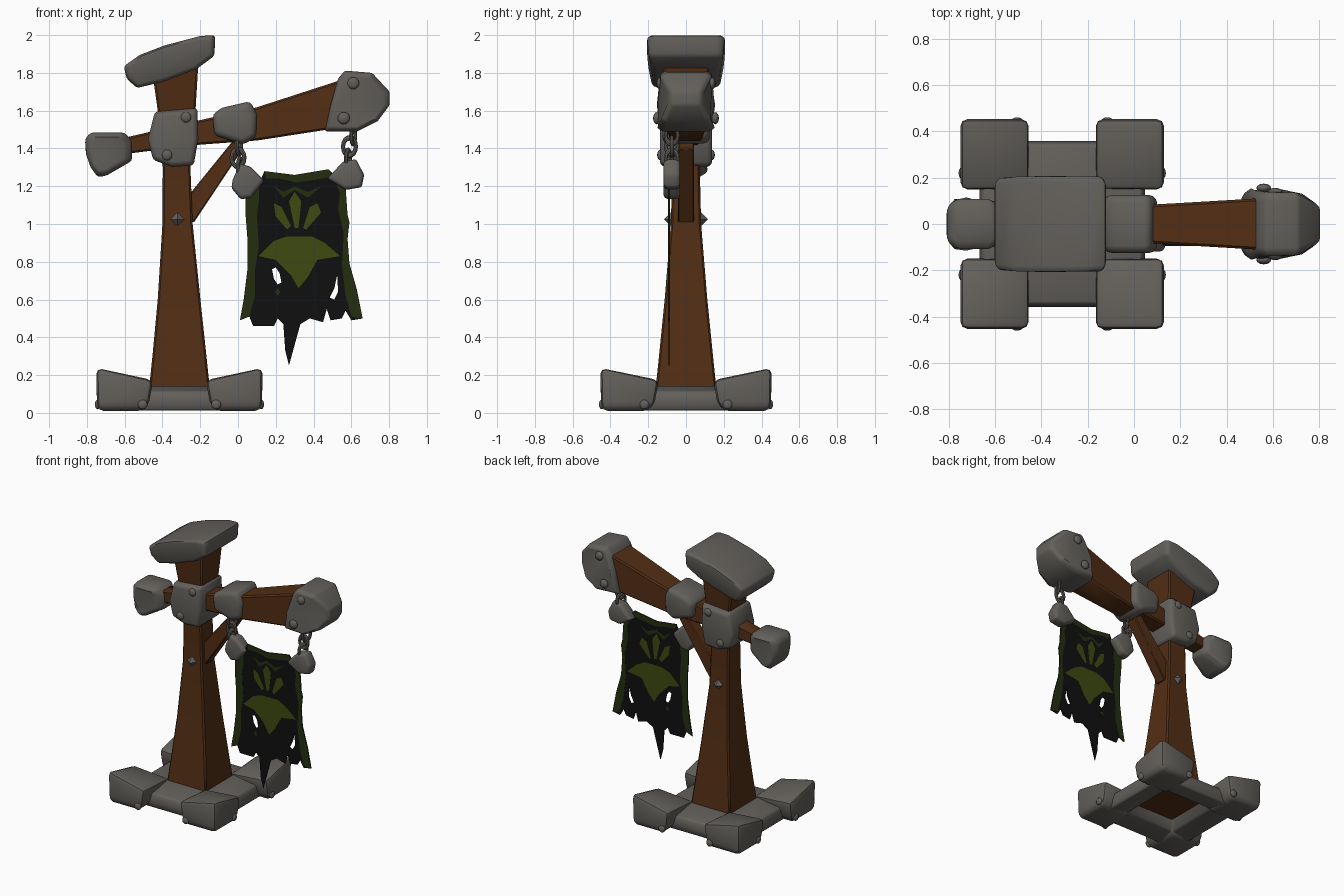
import bpy, bmesh, math
from mathutils import Vector as V

if "Cube" in bpy.data.objects:
    bpy.data.objects.remove(bpy.data.objects["Cube"])


def material(name, rgb):
    m = bpy.data.materials.new(name)
    m.diffuse_color = (*rgb, 1)
    m.use_nodes = True
    m.node_tree.nodes["Principled BSDF"].inputs["Base Color"].default_value = m.diffuse_color
    return m


STONE = material("grey stone", (0.125, 0.117, 0.105))
WOOD = material("brown wood", (0.085, 0.027, 0.007))
BLACK = material("black cloth", (0.005, 0.005, 0.005))
GREEN = material("dark green cloth", (0.017, 0.028, 0.005))
OLIVE = material("olive paint", (0.048, 0.068, 0.005))
PX = -0.31  # post and base centre


def loft(name, rings, mat, bevel=0.0, closed=False, segments=2):
    """Skin a list of equal-sized point rings, capped or closed on itself."""
    bm = bmesh.new()
    vs = [[bm.verts.new(p) for p in r] for r in rings]
    n = len(vs[0])
    for k in range(len(vs) if closed else len(vs) - 1):
        a, b = vs[k], vs[(k + 1) % len(vs)]
        for i in range(n):
            j = (i + 1) % n
            bm.faces.new((a[i], a[j], b[j], b[i]))
    if not closed:
        bm.faces.new(vs[0])
        bm.faces.new(vs[-1])
    bmesh.ops.recalc_face_normals(bm, faces=bm.faces)
    me = bpy.data.meshes.new(name)
    bm.to_mesh(me)
    bm.free()
    ob = bpy.data.objects.new(name, me)
    bpy.context.collection.objects.link(ob)
    me.materials.append(mat)
    if bevel:
        b = ob.modifiers.new("bevel", 'BEVEL')
        b.width, b.segments = bevel, segments
    return ob


def ring(c, a, b):
    c, a, b = V(c), V(a), V(b)
    return [c - a - b, c + a - b, c + a + b, c - a + b]


def stone(name, profile, depth, y=0.0, edge=0.75, shrink=0.87, bevel=0.02):
    """Front profile (x, z[, depth]) swollen through y with chamfered rims."""
    cx = sum(p[0] for p in profile) / len(profile)
    cz = sum(p[1] for p in profile) / len(profile)
    rings = []
    for t, s in ((-1, shrink), (-edge, 1), (edge, 1), (1, shrink)):
        rings.append([(cx + (p[0] - cx) * s,
                       y + t * (p[2] if len(p) > 2 else depth),
                       cz + (p[1] - cz) * s) for p in profile])
    return loft(name, rings, STONE, bevel)


def finish(name, mat):
    ob = bpy.context.object
    ob.name = name
    ob.data.materials.append(mat)
    return ob


def rivet(loc, r, axis):
    bpy.ops.mesh.primitive_uv_sphere_add(segments=12, ring_count=8, radius=r, location=loc)
    finish("rivet", STONE).scale[axis] = 0.6


def plate(name, loops, thick, mat):
    """Flat cloth piece in the xz plane, coordinates in hundredths."""
    cu = bpy.data.curves.new(name, 'CURVE')
    cu.dimensions, cu.fill_mode, cu.extrude = '2D', 'BOTH', thick / 2
    for pts in loops:
        sp = cu.splines.new('POLY')
        sp.points.add(len(pts) - 1)
        for q, (x, z) in zip(sp.points, pts):
            q.co = (x / 100, z / 100, 0, 1)
        sp.use_cyclic_u = True
    ob = bpy.data.objects.new(name, cu)
    ob.location.y = -0.09
    ob.rotation_euler.x = math.pi / 2
    bpy.context.collection.objects.link(ob)
    cu.materials.append(mat)


# Wooden post, crossbeam and brace
loft("post", [ring((x, 0, z), (h, 0, 0), (0, h, 0)) for x, z, h in (
    (PX, 0.09, 0.165), (PX, 0.3, 0.143), (-0.312, 0.6, 0.113), (-0.32, 1.0, 0.08),
    (-0.325, 1.3, 0.073), (-0.325, 1.6, 0.1), (-0.335, 1.85, 0.125))], WOOD, 0.01, segments=1)
loft("crossbeam", [ring((x, 0, z), (0, d, 0), (0, 0, h)) for x, z, d, h in (
    (-0.62, 1.41, 0.05, 0.042), (-0.2, 1.485, 0.07, 0.065),
    (0.1, 1.53, 0.085, 0.088), (0.56, 1.64, 0.112, 0.127))], WOOD, 0.01, segments=1)
loft("brace", [ring(c, (0.8 * h, 0, -0.6 * h), (0, 0.042, 0)) for c, h in (
    ((-0.28, 0, 1.04), 0.056), ((0.0, 0, 1.42), 0.034))], WOOD, 0.006, segments=1)

# Stone fittings
stone("head_cap", [(-.605, 1.835, .2), (-.52, 1.895, .21), (-.39, 1.945, .21), (-.2, 1.995, .21),
                   (-.12, 2.0, .205), (-.125, 1.89, .2), (-.22, 1.82, .18), (-.39, 1.755, .175),
                   (-.535, 1.72, .18), (-.59, 1.77, .19)], .2, edge=0.86, shrink=0.93)
stone("post_collar", [(-.44, 1.595), (-.215, 1.615), (-.21, 1.45), (-.235, 1.31),
                      (-.35, 1.302), (-.45, 1.34), (-.477, 1.45)], .138, edge=.8, shrink=.9)
stone("beam_collar", [(-.135, 1.58), (-.085, 1.615), (.065, 1.65), (.1, 1.58),
                      (.095, 1.46), (.03, 1.42), (-.125, 1.47)], .125)
stone("beam_end_cap", [(.53, 1.77, .135), (.565, 1.812, .14), (.71, 1.8, .14), (.803, 1.7, .09),
                       (.803, 1.63, .09), (.74, 1.545, .135), (.63, 1.49, .155),
                       (.46, 1.49, .14), (.49, 1.63, .16)], .16, edge=.8, shrink=.88)
stone("beam_fist", [(-.81, 1.45, .095), (-.78, 1.485), (-.6, 1.485), (-.56, 1.44, .085),
                    (-.56, 1.335, .085), (-.69, 1.26), (-.74, 1.245), (-.78, 1.3),
                    (-.805, 1.37, .095)], .115, edge=.65, shrink=.8)

# Base: hollow slab ring and four raised corner claws
loft("base_slab", [ring((PX, 0, z), (h, 0, 0), (0, h, 0)) for h, z in (
    (.345, .01), (.358, .06), (.345, .115), (.17, .145), (.135, .13), (.2, .03))],
    STONE, 0.012, closed=True)
for sx in (-1, 1):
    for sy in (-1, 1):
        rows = []
        for lo, hi, zi, zm, zo in ((.19, .43, .01, .01, .01), (.16, .437, .07, .06, .06),
                                   (.14, .44, .155, .175, .245)):
            rows.append([(PX + sx * u, sy * v * 1.03, z) for u, v, z in (
                (lo, lo, zi), (hi, lo, zm), (hi, hi, zo), (lo, hi, zm))])
        loft("corner_claw", rows, STONE, 0.03)
        rivet((PX + sx * .195, sy * .445, .045), .026, 1)
        rivet((PX + sx * .432, sy * .22, .045), .026, 0)

# Rivets and pyramid studs, front and back
for sy in (-1, 1):
    for x, z, y, r in ((.61, 1.745, .137, .032), (.56, 1.56, .155, .032),
                       (-.275, 1.565, .136, .028), (-.375, 1.365, .136, .028)):
        rivet((x, sy * y, z), r, 1)
    bpy.ops.mesh.primitive_cone_add(vertices=4, radius1=.04, depth=.04,
                                    location=(-.32, sy * .096, 1.025),
                                    rotation=(-sy * math.pi / 2, 0, 0))
    finish("post_stud", STONE)

# Chains: alternating links
for links in (((.005, 1.415), (.0, 1.35), (.01, 1.3)), ((.61, 1.47), (.59, 1.41), (.583, 1.345))):
    for k, (x, z) in enumerate(links):
        bpy.ops.mesh.primitive_torus_add(major_radius=.034, minor_radius=.011, major_segments=16,
                                         minor_segments=8, location=(x, -.075, z),
                                         rotation=(math.pi / 2, 0, 0 if k % 2 else 1.25))
        finish("chain_link", STONE).scale.y = 1.35

# Stone clamps holding the banner
stone("left_clamp", [(-.035, 1.19), (-.028, 1.235), (.01, 1.318), (.065, 1.305), (.14, 1.23),
                     (.07, 1.14), (.015, 1.13)], .044, -.075, .6, .85, .012)
stone("right_clamp", [(.472, 1.24), (.555, 1.33), (.625, 1.343), (.668, 1.26), (.655, 1.195),
                      (.57, 1.18)], .044, -.075, .6, .85, .012)

# Torn banner with two holes
plate("banner", [
    [(4, 116), (11, 121), (14, 128), (30, 126), (48, 129), (57, 119), (58, 105), (59, 101),
     (58, 92), (59, 79), (63, 65), (66, 50), (60, 49), (57, 54), (55, 50), (49, 49), (47, 55),
     (45, 48), (38, 50), (33, 47), (30, 36), (27, 25), (25, 33), (24, 47), (21, 50), (19, 46),
     (8, 46), (6, 51), (1, 49), (3, 60), (5, 76), (5, 92), (4, 105)],
    [(18, 76), (20, 77), (22, 74), (23, 69), (21, 68), (19, 71)],
    [(52.5, 73), (53, 64), (51, 60), (48.5, 61), (51, 66)]], .006, BLACK)
plate("banner_border", [
    [(4, 116), (11, 121), (11, 112), (10, 105), (11, 88), (9, 76), (9, 62), (6, 51), (1, 49),
     (3, 60), (5, 76), (5, 92), (4, 105)],
    [(51, 124), (57, 119), (58, 105), (59, 101), (58, 92), (59, 79), (63, 65), (66, 50),
     (60, 51), (57, 62), (55, 78), (56, 95), (53, 108), (54, 116)],
    [(14, 128), (30, 126), (48, 129), (50, 125), (38, 123), (31, 122), (22, 124), (15, 124)],
    [(19, 120), (24, 117), (30, 120), (37, 117), (44, 120), (37, 114), (30, 118), (24, 114)],
    [(19.5, 64), (21, 66), (22.5, 64), (21, 62)]], .008, GREEN)
plate("banner_emblem", [
    [(30, 117), (27, 112), (30, 98), (32, 98), (33.5, 112)],
    [(19, 111), (23, 109), (28, 99), (26, 97), (20, 104)],
    [(42, 111), (44, 106), (36, 97), (34.5, 98), (38, 109)],
    [(11, 83), (19, 91), (26, 93.5), (39, 93.5), (46, 90), (54, 83), (42, 81), (37, 72),
     (32, 66), (28, 73), (20, 81)]], .0095, OLIVE)

# Apply modifiers and shade
bpy.ops.object.select_all(action='SELECT')
bpy.context.view_layer.objects.active = bpy.data.objects["post"]
bpy.ops.object.convert(target='MESH')
bpy.ops.object.shade_smooth_by_angle(angle=math.radians(42))
